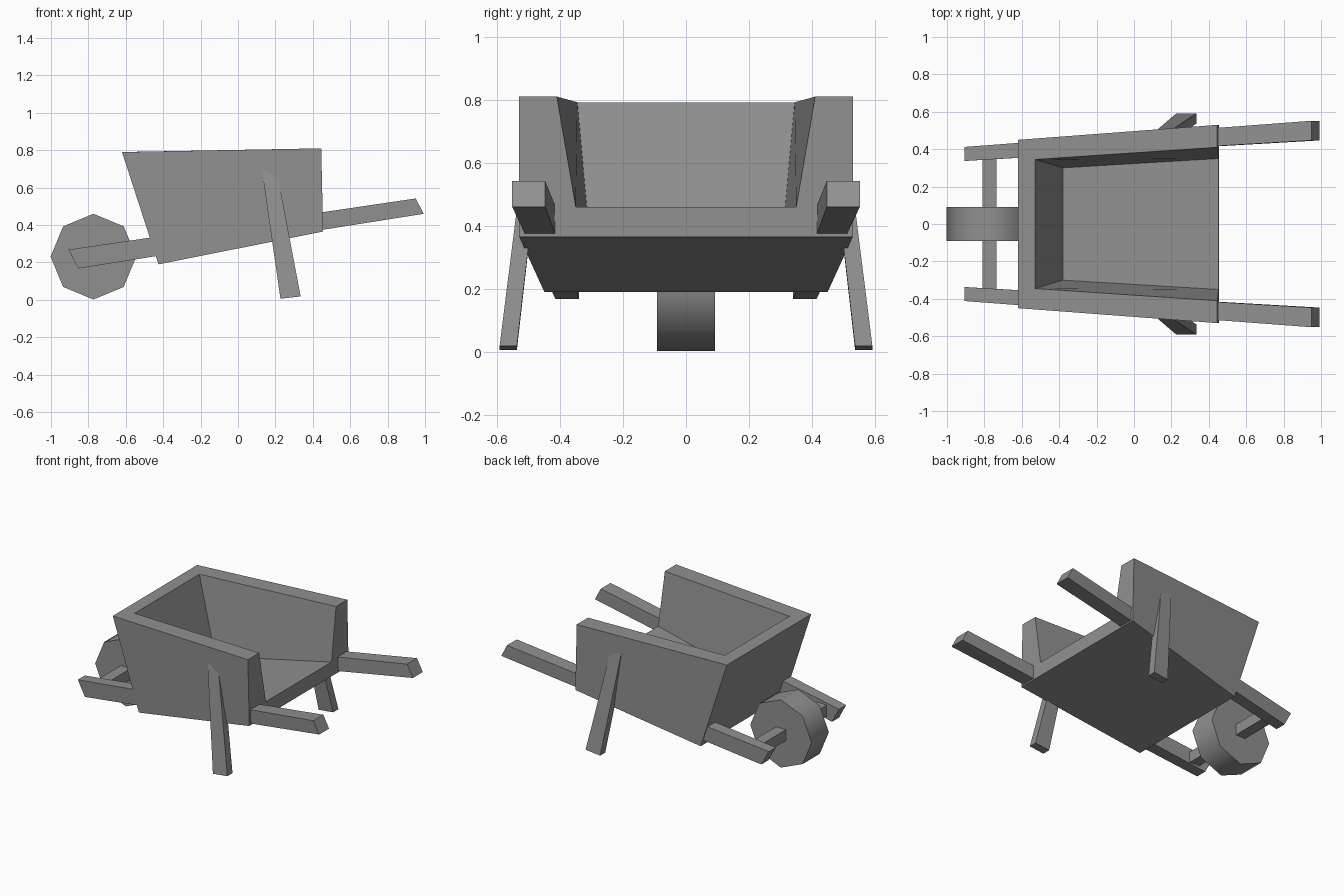
import bpy, bmesh, math

cube = bpy.data.objects.get("Cube")
if cube:
    bpy.data.objects.remove(cube, do_unlink=True)

# One flat grey for the whole barrow
grey = bpy.data.materials.new("plain grey")
grey.use_nodes = True
colour = (0.28, 0.28, 0.28, 1)
grey.diffuse_color = colour
grey.node_tree.nodes["Principled BSDF"].inputs["Base Color"].default_value = colour


def build(name, points, faces):
    bm = bmesh.new()
    verts = [bm.verts.new(p) for p in points]
    for f in faces:
        bm.faces.new([verts[i] for i in f])
    bmesh.ops.recalc_face_normals(bm, faces=bm.faces)
    mesh = bpy.data.meshes.new(name)
    bm.to_mesh(mesh)
    bm.free()
    mesh.materials.append(grey)
    obj = bpy.data.objects.new(name, mesh)
    bpy.context.collection.objects.link(obj)
    return obj


def beam(name, start, end):
    """Tapered bar between two four-cornered ends."""
    sides = [(i, (i + 1) % 4, (i + 1) % 4 + 4, i + 4) for i in range(4)]
    return build(name, start + end, [(3, 2, 1, 0), (4, 5, 6, 7)] + sides)


# Tray: outer and inner shells, open at the handle end
# (x, half width, z): nose top, tail top, tail bottom, nose bottom
outer = [(-0.62, 0.45, 0.79), (0.445, 0.53, 0.81), (0.455, 0.53, 0.365), (-0.425, 0.45, 0.19)]
inner = [(-0.53, 0.345, 0.792), (0.445, 0.41, 0.81), (0.453, 0.35, 0.46), (-0.38, 0.30, 0.295)]
points = [(x, s * y, z) for s in (-1, 1) for x, y, z in outer + inner]
faces = []
for k in (0, 8):
    faces += [(k, k + 1, k + 2, k + 3),          # outside wall
              (k + 4, k + 5, k + 6, k + 7),      # inside wall
              (k, k + 1, k + 5, k + 4)]          # side rim
faces += [(0, 4, 12, 8), (0, 3, 11, 8), (3, 2, 10, 11),   # nose rim, nose, underside
          (4, 7, 15, 12), (7, 6, 14, 15),                 # inner nose, floor
          (1, 5, 6, 2), (9, 13, 14, 10), (2, 6, 14, 10)]  # open end
build("tray", points, faces)

for side, s in (("left", 1), ("right", -1)):
    # Long handle running from the axle through the tray wall to the grip
    beam(side + "_handle",
         [(-0.907, s * 0.337, 0.268), (-0.907, s * 0.412, 0.268),
          (-0.853, s * 0.415, 0.168), (-0.853, s * 0.34, 0.168)],
         [(0.95, s * 0.447, 0.542), (0.95, s * 0.552, 0.542),
          (0.993, s * 0.552, 0.46), (0.993, s * 0.447, 0.46)])
    # Splayed leg, its top sunk into the wall
    beam(side + "_leg",
         [(0.227, s * 0.592, 0.006), (0.335, s * 0.592, 0.018),
          (0.335, s * 0.537, 0.018), (0.227, s * 0.537, 0.006)],
         [(0.123, s * 0.503, 0.725), (0.201, s * 0.503, 0.725),
          (0.201, s * 0.455, 0.725), (0.123, s * 0.455, 0.725)])

# Axle bar
axle_x, axle_z, half = -0.773, 0.231, 0.037
ends = [[(axle_x + dx * half, y, axle_z + dz * half)
         for dx, dz in ((-1, -1), (1, -1), (1, 1), (-1, 1))] for y in (-0.36, 0.36)]
beam("axle", ends[0], ends[1])

# Eight-sided wheel with a smooth tread
radius, sides = 0.229, 8
ring = [(axle_x + radius * math.cos(i * math.tau / sides), y,
         axle_z + radius * math.sin(i * math.tau / sides))
        for y in (-0.092, 0.092) for i in range(sides)]
tread = [(i, (i + 1) % sides, (i + 1) % sides + sides, i + sides) for i in range(sides)]
wheel = build("wheel", ring, [range(sides), range(sides, 2 * sides)] + tread)
bpy.ops.object.select_all(action="DESELECT")
wheel.select_set(True)
bpy.context.view_layer.objects.active = wheel
bpy.ops.object.shade_smooth_by_angle(angle=math.radians(60))
